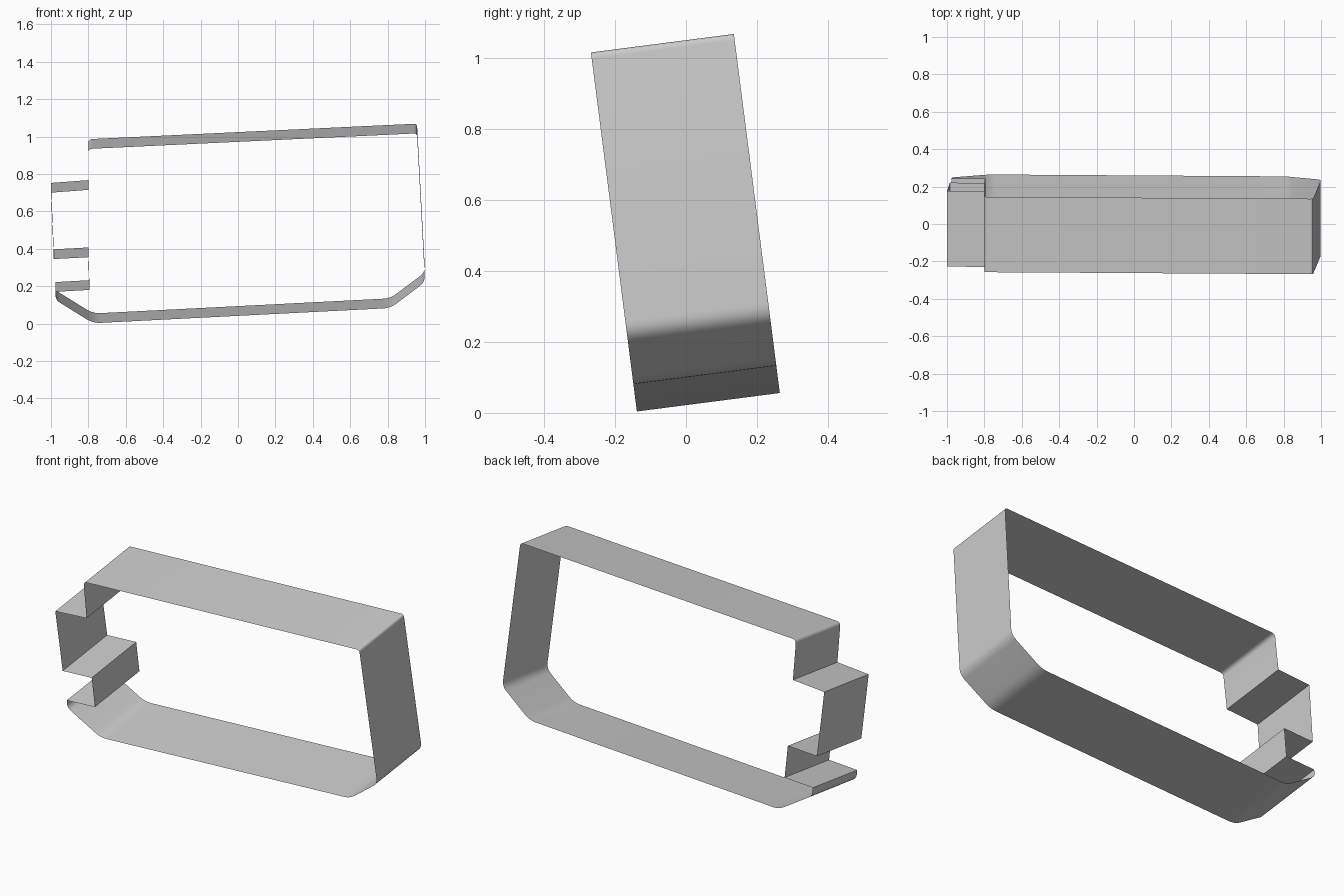
import bpy
import bmesh
from mathutils import Vector

cube = bpy.data.objects.get("Cube")
if cube:
    bpy.data.objects.remove(cube, do_unlink=True)

# One light grey finish
grey = bpy.data.materials.new("light_grey")
grey.use_nodes = True
colour = (0.6, 0.6, 0.6, 1)
grey.diffuse_color = colour
grey.node_tree.nodes["Principled BSDF"].inputs["Base Color"].default_value = colour

# Corners of the front rim: x, z, rounding length
CORNERS = [
    (-0.80, 0.715, 0), (-1.0, 0.70, 0), (-0.985, 0.345, 0), (-0.80, 0.355, 0),
    (-0.795, 0.18, 0), (-0.975, 0.17, 0), (-0.975, 0.126, 0.025),
    (-0.775, 0.002, 0.04), (0.815, 0.083, 0.04), (1.0, 0.222, 0.035),
    (0.957, 1.017, 0.018), (-0.80, 0.934, 0.022),
]
LEAN = -0.128                        # the whole band leans back
DEPTH = Vector((0, 0.403, 0.052))    # sweep from front rim to back rim


def rounded(corners, steps=6):
    """Replace each soft corner by a short curve."""
    points = []
    for i, (x, z, r) in enumerate(corners):
        p = Vector((x, z))
        if not r:
            points.append(p)
            continue
        before = Vector(corners[i - 1][:2])
        after = Vector(corners[(i + 1) % len(corners)][:2])
        a = p + (before - p).normalized() * r
        b = p + (after - p).normalized() * r
        for s in range(steps + 1):
            t = s / steps
            points.append(a * (1 - t) ** 2 + p * 2 * t * (1 - t) + b * t ** 2)
    return points


# Open-sided band swept from the outline
bm = bmesh.new()
front = [Vector((p.x, -0.138 + LEAN * p.y, p.y)) for p in rounded(CORNERS)]
rims = [(bm.verts.new(p), bm.verts.new(p + DEPTH)) for p in front]
for i, (a, b) in enumerate(rims):
    d, c = rims[(i + 1) % len(rims)]
    bm.faces.new((a, d, c, b))
bm.normal_update()
# Make the underside face downward
lowest = min(bm.faces, key=lambda f: f.calc_center_median().z)
if lowest.normal.z > 0:
    bmesh.ops.reverse_faces(bm, faces=bm.faces[:])
mesh = bpy.data.meshes.new("outline_band")
bm.to_mesh(mesh)
bm.free()
mesh.materials.append(grey)
band = bpy.data.objects.new("outline_band", mesh)
bpy.context.collection.objects.link(band)

bpy.ops.object.select_all(action="DESELECT")
band.select_set(True)
bpy.context.view_layer.objects.active = band
bpy.ops.object.shade_smooth_by_angle(angle=0.5)
